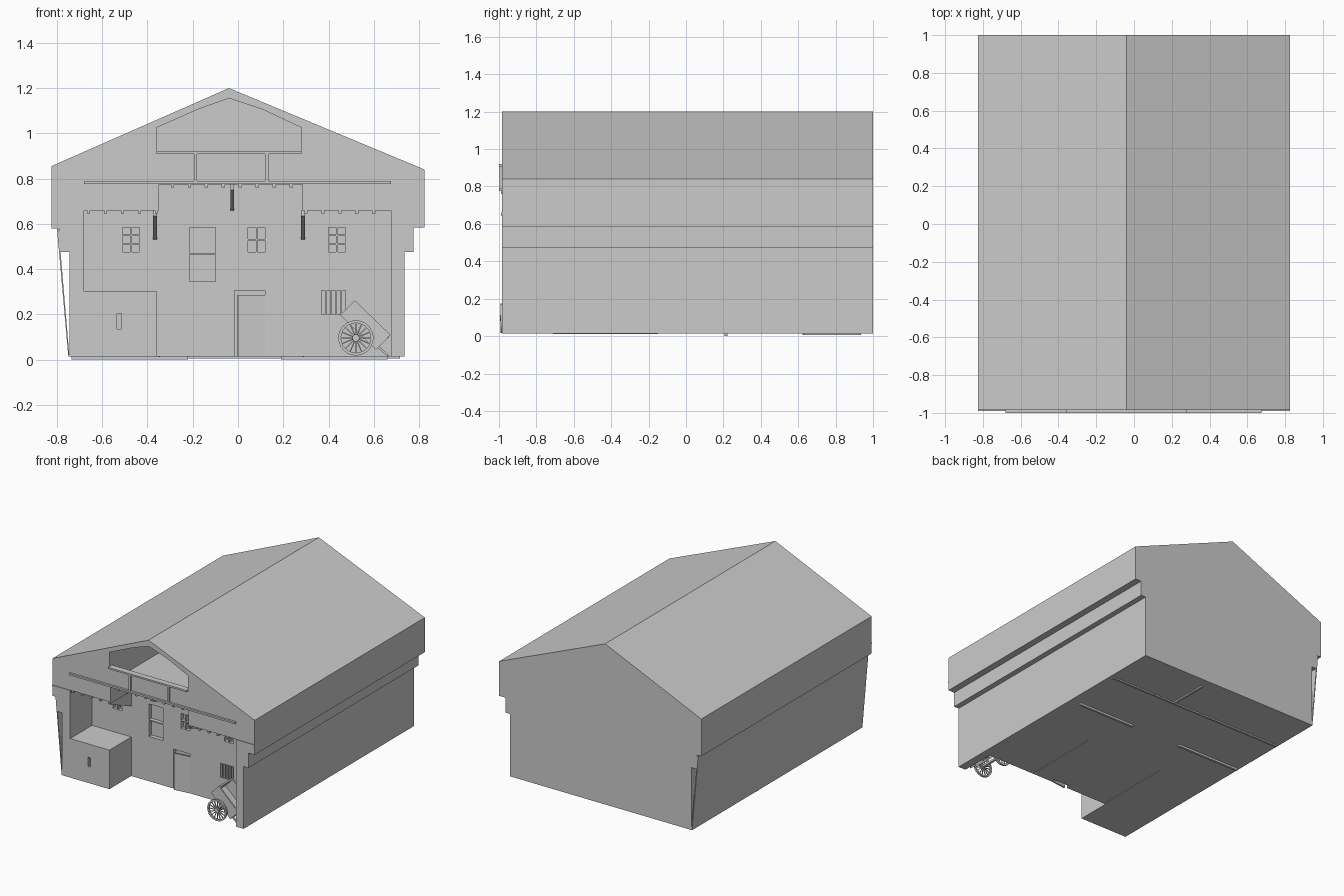
import bpy, bmesh
from math import radians, pi, cos, sin
from mathutils import Matrix, Vector

if "Cube" in bpy.data.objects:
    bpy.data.objects.remove(bpy.data.objects["Cube"])

FRONT, WALL, BACK = -0.985, -0.73, 1.0


def finish(name, bm):
    bmesh.ops.recalc_face_normals(bm, faces=bm.faces)
    me = bpy.data.meshes.new(name)
    bm.to_mesh(me)
    bm.free()
    ob = bpy.data.objects.new(name, me)
    bpy.context.collection.objects.link(ob)
    return ob


def add_prism(bm, pts, y0, y1):
    """Extrude an x-z outline from y0 to y1."""
    face = bm.faces.new([bm.verts.new((x, y0, z)) for x, z in pts])
    ext = bmesh.ops.extrude_face_region(bm, geom=[face])
    verts = [g for g in ext["geom"] if isinstance(g, bmesh.types.BMVert)]
    bmesh.ops.translate(bm, verts=verts, vec=(0, y1 - y0, 0))


def rect(x0, x1, z0, z1):
    return [(x0, z0), (x1, z0), (x1, z1), (x0, z1)]


def prism(name, pts, y0, y1):
    bm = bmesh.new()
    add_prism(bm, pts, y0, y1)
    return finish(name, bm)


def boxes(name, items):
    """Each item: x0, x1, z0, z1, y0, y1."""
    bm = bmesh.new()
    for x0, x1, z0, z1, y0, y1 in items:
        add_prism(bm, rect(x0, x1, z0, z1), y0, y1)
    return finish(name, bm)


def cut(target, cutter):
    mod = target.modifiers.new("cut", 'BOOLEAN')
    mod.operation, mod.solver, mod.object = 'DIFFERENCE', 'EXACT', cutter
    cutter.hide_render = True
    bpy.context.view_layer.objects.active = target
    bpy.ops.object.modifier_apply(modifier=mod.name)
    bpy.data.objects.remove(cutter)


# Main body with stepped eaves
body = prism("house_body", [
    (-0.745, 0.015), (0.735, 0.015), (0.735, 0.475), (0.775, 0.475),
    (0.775, 0.585), (0.825, 0.585), (0.825, 0.84), (-0.04, 1.2),
    (-0.825, 0.855), (-0.825, 0.58), (-0.79, 0.58), (-0.79, 0.475),
    (-0.745, 0.475)], FRONT, BACK)

# Porch recess, open at the bottom
cut(body, prism("porch_cutter", [
    (-0.68, -0.1), (-0.68, 0.66), (-0.35, 0.66), (-0.35, 0.775),
    (0.285, 0.775), (0.285, 0.66), (0.675, 0.66), (0.675, -0.1)], -1.1, WALL))

# Gable loft opening, with a lower floor behind the parapet
arch = [(0.28, 1.025), (0.11, 1.105), (-0.04, 1.155), (-0.18, 1.105), (-0.36, 1.025)]
cut(body, prism("gable_cutter", [(-0.36, 0.92), (0.28, 0.92)] + arch, -1.1, -0.3))
cut(body, boxes("loft_floor_cutter", [(-0.36, 0.28, 0.80, 0.96, -0.955, -0.3)]))


# Window panes, door and grate openings in the porch wall
def panes(x0, x1, z0, z1, cols, rows, gap=0.007):
    w = (x1 - x0 - gap * (cols - 1)) / cols
    h = (z1 - z0 - gap * (rows - 1)) / rows
    return [(x0 + i * (w + gap), x0 + i * (w + gap) + w,
             z0 + j * (h + gap), z0 + j * (h + gap) + h, -0.76, -0.70)
            for i in range(cols) for j in range(rows)]


holes = (panes(-0.51, -0.435, 0.475, 0.585, 2, 3)
         + panes(0.40, 0.475, 0.475, 0.585, 2, 3)
         + panes(0.045, 0.12, 0.475, 0.585, 2, 2)
         + panes(-0.215, -0.10, 0.345, 0.585, 1, 2)
         + panes(0.37, 0.475, 0.20, 0.305, 5, 1)
         + [(-0.015, 0.12, -0.05, 0.305, -0.76, -0.70)])
cut(body, boxes("opening_cutter", holes))

# Door leaf, slightly ajar
door = boxes("door_leaf", [(-0.12, 0, 0.015, 0.285, -0.006, 0.006)])
door.location = (0.118, -0.725, 0)
door.rotation_euler.z = radians(7)

# Slanting outer skin on the left side
prism("slanted_side_wall", [(-0.75, 0.015), (-0.745, 0.015), (-0.793, 0.58),
                            (-0.80, 0.58)], FRONT, BACK)

# Closed room in the left half of the porch, with a slot window
room = boxes("porch_room", [(-0.68, -0.36, 0.015, 0.303, -0.985, WALL)])
cut(room, boxes("slot_cutter", [(-0.535, -0.515, 0.135, 0.205, -1.1, -0.96)]))

# Beams, parapet rail and posts on the facade
boxes("facade_beam", [(-0.68, 0.675, 0.777, 0.79, -1.0, FRONT)])
boxes("parapet_rail", [(-0.36, 0.28, 0.908, 0.92, -1.0, FRONT)])
boxes("parapet_posts", [(x - 0.007, x + 0.007, 0.79, 0.908, -0.997, FRONT)
                        for x in (-0.188, 0.127)])
boxes("eave_trim", [(-0.825, -0.68, 0.65, 0.66, -0.99, FRONT),
                    (0.675, 0.825, 0.65, 0.66, -0.99, FRONT)])

# Joist ends below the jetties
joists = [(-0.66 + 0.075 * i, 0.66) for i in range(5)]
joists += [(0.30 + 0.075 * i, 0.66) for i in range(5)]
joists += [(-0.29 + 0.075 * i, 0.775) for i in range(8)]
boxes("joists", [(x - 0.007, x + 0.007, z - 0.014, z, -0.99, WALL) for x, z in joists])

# Triangular brackets under the jetties
bm = bmesh.new()
for x, top, bottom in ((-0.367, 0.66, 0.53), (-0.026, 0.775, 0.66), (0.287, 0.66, 0.53)):
    tri = [(-0.975, top), (WALL, top), (WALL, bottom), (-0.975, top - 0.025)]
    face = bm.faces.new([bm.verts.new((x - 0.008, y, z)) for y, z in tri])
    ext = bmesh.ops.extrude_face_region(bm, geom=[face])
    bmesh.ops.translate(bm, vec=(0.016, 0, 0),
                        verts=[g for g in ext["geom"] if isinstance(g, bmesh.types.BMVert)])
finish("jetty_brackets", bm)

# Wall footings showing under the floor
boxes("footings", [
    (-0.735, 0.715, 0.005, 0.02, 0.622, 0.637),
    (0.165, 0.18, 0.005, 0.02, 0.63, 0.935),
    (0.19, 0.66, 0.0, 0.02, 0.205, 0.222),
    (-0.735, -0.22, 0.0, 0.02, 0.205, 0.222),
    (0.286, 0.292, 0.011, 0.02, -0.71, -0.15),
    (-0.351, -0.345, 0.011, 0.02, -0.71, -0.15)])

# Cart: tilted open box
cart = boxes("cart_box", [(-0.11, 0.11, -0.046, 0.046, -0.96, -0.80)])
cut(cart, boxes("cart_cutter", [(-0.10, 0.10, -0.036, 0.1, -0.95, -0.81)]))
cart.location = (0.563, 0, 0.153)
cart.rotation_euler.y = radians(44)

# Cart shafts and axle
for i, y in enumerate((-0.95, -0.82)):
    prism("cart_shaft_%d" % i, [(0.608, 0.06), (0.615, 0.066), (0.668, 0.02), (0.66, 0.015)],
          y, y + 0.012)
    prism("cart_stay_%d" % i, [(0.608, 0.062), (0.614, 0.056), (0.668, 0.1), (0.662, 0.106)],
          y, y + 0.012)
boxes("cart_axle", [(0.513, 0.529, 0.088, 0.104, -0.985, -0.775)])


# Spoked wheels
def wheel(name, y):
    bm = bmesh.new()
    n = 24
    rings = []
    for r, d in ((0.078, -0.007), (0.078, 0.007), (0.066, 0.007), (0.066, -0.007)):
        rings.append([bm.verts.new((r * cos(2 * pi * i / n), d, r * sin(2 * pi * i / n)))
                      for i in range(n)])
    for k in range(4):
        a, b = rings[k], rings[(k + 1) % 4]
        for i in range(n):
            j = (i + 1) % n
            bm.faces.new((a[i], a[j], b[j], b[i]))
    for i in range(16):
        m = Matrix.Rotation(2 * pi * i / 16, 4, 'Y') @ Matrix.Translation((0.041, 0, 0)) \
            @ Matrix.Diagonal((0.054, 0.006, 0.005, 1))
        bmesh.ops.create_cube(bm, size=1, matrix=m)
    bmesh.ops.create_cone(bm, cap_ends=True, segments=12, radius1=0.016, radius2=0.016,
                          depth=0.02, matrix=Matrix.Rotation(pi / 2, 4, 'X'))
    finish(name, bm).location = Vector((0.521, y, 0.096))


wheel("cart_wheel_front", -0.985)
wheel("cart_wheel_back", -0.78)
